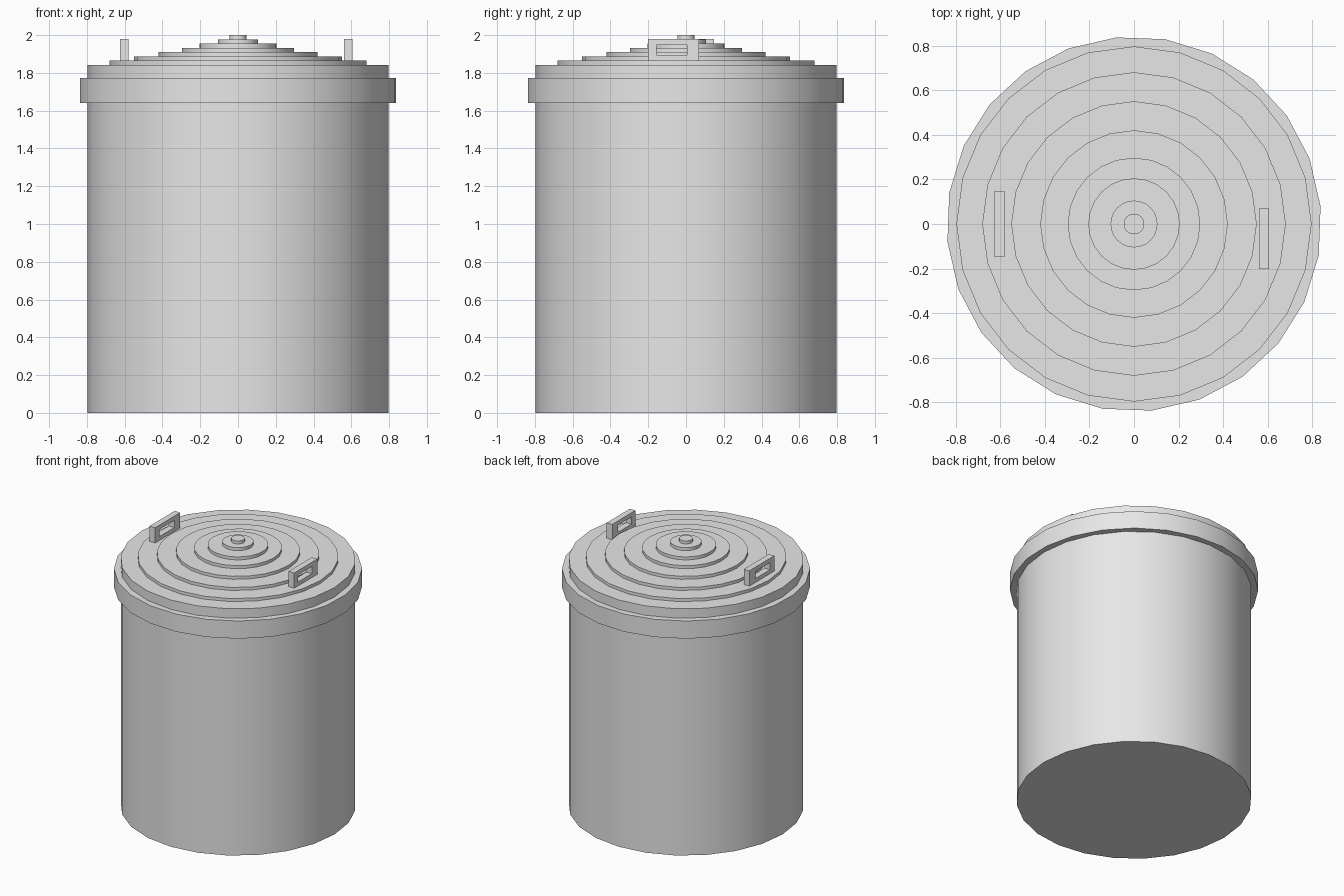
import bpy
import bmesh
import math

cube = bpy.data.objects.get("Cube")
if cube:
    bpy.data.objects.remove(cube, do_unlink=True)

SIDES = 24

# Single light grey metal
metal = bpy.data.materials.new("light_grey_metal")
metal.use_nodes = True
GREY = (0.8, 0.8, 0.8, 1.0)
metal.diffuse_color = GREY
metal.node_tree.nodes["Principled BSDF"].inputs["Base Color"].default_value = GREY


def add_drum(name, radius, bottom, top, turn=0.0):
    """Upright faceted cylinder between two heights, smooth around its side."""
    bpy.ops.mesh.primitive_cylinder_add(
        vertices=SIDES, radius=radius, depth=top - bottom,
        location=(0, 0, (bottom + top) / 2), rotation=(0, 0, turn))
    obj = bpy.context.object
    obj.name = name
    obj.data.materials.append(metal)
    bpy.ops.object.shade_smooth_by_angle(angle=math.radians(30))
    return obj


def add_handle(name, x, outer, hole):
    """Flat upright plate with a rectangular grip hole; bounds are y0, y1, z0, z1."""
    def corners(bounds):
        y0, y1, z0, z1 = bounds
        return [(y0, z0), (y1, z0), (y1, z1), (y0, z1)]

    thick = 0.046
    bm = bmesh.new()
    rings = [[bm.verts.new((x - thick / 2, y, z)) for y, z in corners(b)]
             for b in (outer, hole)]
    faces = []
    for i in range(4):
        j = (i + 1) % 4
        faces.append(bm.faces.new((rings[0][i], rings[0][j], rings[1][j], rings[1][i])))
    # Thicken the frame
    new = bmesh.ops.extrude_face_region(bm, geom=faces, use_keep_orig=True)["geom"]
    moved = [g for g in new if isinstance(g, bmesh.types.BMVert)]
    bmesh.ops.translate(bm, vec=(thick, 0, 0), verts=moved)
    bmesh.ops.recalc_face_normals(bm, faces=bm.faces)
    mesh = bpy.data.meshes.new(name)
    bm.to_mesh(mesh)
    bm.free()
    mesh.materials.append(metal)
    obj = bpy.data.objects.new(name, mesh)
    bpy.context.collection.objects.link(obj)


# Can body and the slightly turned rim band of the lid
BODY_TOP = 1.842
add_drum("can_body", 0.796, 0.0, BODY_TOP)
add_drum("lid_rim", 0.84, 1.64, 1.772, math.radians(5.4))

# Stepped discs rising to a small knob
radii = [0.68, 0.55, 0.42, 0.297, 0.205, 0.105, 0.046]
step = (2.0 - BODY_TOP) / len(radii)
for i, radius in enumerate(radii):
    bottom = BODY_TOP + i * step
    name = "lid_knob" if i == len(radii) - 1 else f"lid_step_{i + 1}"
    add_drum(name, radius, bottom, bottom + step)

# Two handles, unequal in length
BASE, TOP = 1.862, 1.979
add_handle("left_handle", 0.583, (-0.202, 0.07, BASE, TOP), (-0.156, 0.005, 1.894, 1.947))
add_handle("right_handle", -0.603, (-0.148, 0.147, BASE, TOP), (-0.097, 0.077, 1.894, 1.947))
